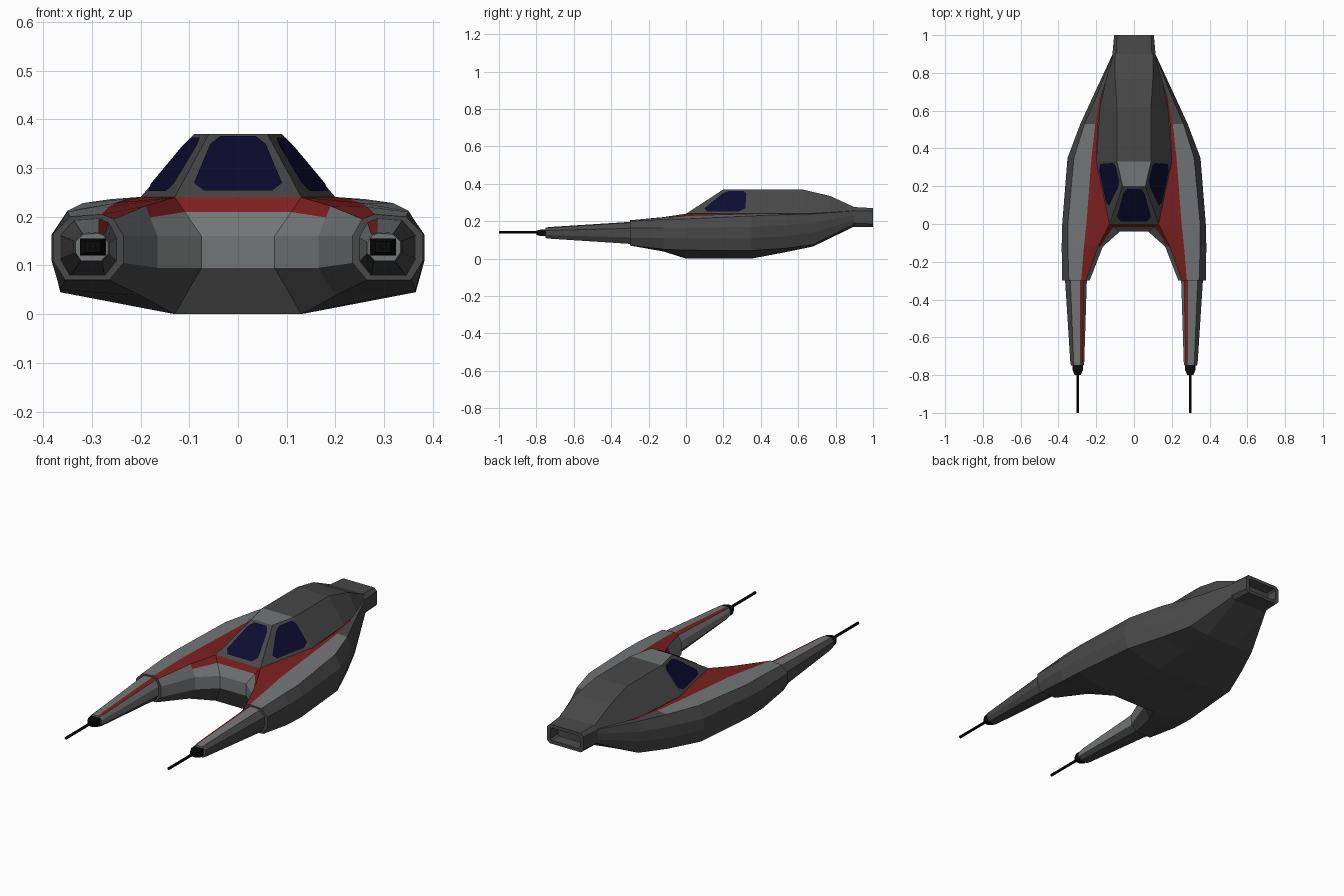
import bpy, bmesh, math
from mathutils import Vector

if "Cube" in bpy.data.objects:
    bpy.data.objects.remove(bpy.data.objects["Cube"])

COLOURS = {"dark_grey": (.065, .065, .065), "light_grey": (.17, .18, .185), "red": (.2, .014, .014),
           "navy_glass": (.0035, .0035, .03), "black": (.003, .003, .003)}
DARK, LIGHT, RED, GLASS, BLACK = range(5)
MATS = []
for n, c in COLOURS.items():
    m = bpy.data.materials.new(n)
    m.diffuse_color = (*c, 1)
    m.use_nodes = True
    m.node_tree.nodes["Principled BSDF"].inputs["Base Color"].default_value = m.diffuse_color
    MATS.append(m)


def face(bm, pts, mat):
    """Add a polygon, dropping repeated points."""
    pts = [Vector(p) for p in pts]
    pts = [p for i, p in enumerate(pts) if (p - pts[i - 1]).length > 1e-5]
    if len(pts) > 2:
        bm.faces.new([bm.verts.new(p) for p in pts]).material_index = mat


def strip(bm, rings, mats, closed=False):
    """Skin rings of points; mats(i, j) gives the colour of segment j after ring i."""
    for i in range(len(rings) - 1):
        a, b = rings[i], rings[i + 1]
        n = len(a)
        for j in range(n if closed else n - 1):
            k = (j + 1) % n
            face(bm, (a[j], a[k], b[k], b[j]), mats(i, j))


def finish(bm, name, mirror=True):
    if mirror:
        for f in list(bm.faces):
            pts = [Vector((-v.co.x, v.co.y, v.co.z)) for v in reversed(f.verts)]
            face(bm, pts, f.material_index)
    bmesh.ops.remove_doubles(bm, verts=bm.verts, dist=1e-4)
    bmesh.ops.recalc_face_normals(bm, faces=bm.faces)
    me = bpy.data.meshes.new(name)
    bm.to_mesh(me)
    bm.free()
    for m in MATS:
        me.materials.append(m)
    ob = bpy.data.objects.new(name, me)
    bpy.context.collection.objects.link(ob)
    return ob


# Hull cross-sections (right half): red edge, stripe, shoulder, sides, belly, inner wall
pod = [
    (-.30, [(.255, .195), (.28, .205), (.345, .20), (.38, .165), (.38, .11), (.355, .07), (.265, .07), (.235, .105), (.235, .16)]),
    (-.12, [(.19, .222), (.265, .22), (.35, .21), (.383, .163), (.383, .11), (.365, .05), (.2, .038), (.165, .095), (.165, .16)]),
    (0, [(.13, .24), (.252, .228), (.35, .212), (.38, .165), (.38, .11), (.365, .045), (.13, 0), (.075, .095), (.075, .16)])]
rear = [
    (.35, [(.2, .24), (.225, .237), (.318, .228), (.352, .17), (.352, .11), (.332, .043), (.13, 0)]),
    (.53, [(.19, .24), (.205, .24), (.262, .236), (.284, .18), (.284, .12), (.262, .055), (.11, .034)]),
    (.68, [(.172, .242), (.18, .242), (.197, .239), (.215, .19), (.215, .14), (.2, .075), (.09, .065)]),
    (.90, [(.107, .257), (.108, .256), (.11, .255), (.113, .235), (.113, .205), (.11, .185), (.09, .172)])]


def ring(y, pts):
    return [Vector((x, y, z)) for x, z in pts]


P = [ring(*s) for s in pod]
P[2][7].y = P[2][8].y = -.04
R = [ring(*s) for s in rear]
for r in P:
    r.append(r[8].lerp(r[0], .62))          # lower edge of the nose stripe
full = P + R

bm = bmesh.new()
strip(bm, [r[:7] for r in full],
      lambda i, j: RED if j == 0 and i < 5 else LIGHT if j == 1 and i < 4 else DARK)
# concave nose between the two pods
inner = [[r[k] for k in (6, 7, 8, 9, 0)] for r in P]
inner.append([Vector((0, p.y, p.z)) for p in inner[-1]])
strip(bm, inner, lambda i, j: DARK if j == 0 else (RED if i > 0 else LIGHT) if j == 3 else LIGHT)
# belly
strip(bm, [[r[6], Vector((0, r[6].y, r[6].z))] for r in full[2:]], lambda i, j: DARK)
face(bm, P[0][:9], DARK)
face(bm, R[-1] + [Vector((0, .9, .172)), Vector((0, .9, .257))], DARK)
finish(bm, "hull")


# Tapered prongs ahead of each pod
def prong_ring(y, sx, sz, cx):
    return [Vector((cx + (p.x - .307) * sx, y, .138 + (p.z - .138) * sz)) for p in P[0][:9]]


bm = bmesh.new()
pr = [prong_ring(-.29, .8, .88, .307), prong_ring(-.73, .51, .46, .3), prong_ring(-.75, .46, .42, .3)]
strip(bm, pr, lambda i, j: RED if j == 0 and i == 0 else LIGHT if j in (1, 7, 8) else DARK, True)
face(bm, pr[-1], LIGHT)
finish(bm, "prongs")


# Gun blocks and barrels
def tube(bm, sections, n, cx, cz, phase):
    rs = [[Vector((cx + w * math.cos(phase + math.tau * k / n), y, cz + h * math.sin(phase + math.tau * k / n)))
           for k in range(n)] for y, w, h in sections]
    strip(bm, rs, lambda i, j: BLACK, True)
    face(bm, rs[0], BLACK)
    face(bm, rs[-1], BLACK)


bm = bmesh.new()
tube(bm, [(-.74, .038, .025), (-.775, .038, .025), (-.80, .022, .016)], 4, .298, .138, math.pi / 4)
finish(bm, "gun_mounts")
bm = bmesh.new()
tube(bm, [(-.78, .007, .007), (-1, .007, .007)], 8, .298, .14, 0)
finish(bm, "gun_barrels")

# Canopy and dorsal spine: y, base x, base z, top x, top z
spine = [(0, .13, .24, .13, .24), (.2, .172, .24, .06, .37), (.33, .2, .24, .09, .37),
         (.62, .18, .241, .09, .37), (.77, .147, .246, .1, .335), (.9, .107, .257, .1, .275)]
bm = bmesh.new()
strip(bm, [[Vector(p) for p in ((bx, y, bz - .02), (bx, y, bz), (tx, y, tz), (0, y, tz))]
           for y, bx, bz, tx, tz in spine],
      lambda i, j: LIGHT if i == 1 and j == 2 else DARK)
finish(bm, "canopy_and_spine")


# Window panes with clipped corners, laid just above the canopy
def pane(bm, quad, u0, u1, v0, v1, c=.14):
    a, b, d, e = [Vector(q) for q in quad]
    nrm = (b - a).cross(e - a).normalized() * .004
    uv = []
    for s, t in ((0, c), (c, 0), (1 - c, 0), (1, c), (1, 1 - c), (1 - c, 1), (c, 1), (0, 1 - c)):
        u, v = u0 + (u1 - u0) * s, v0 + (v1 - v0) * t
        uv.append(a.lerp(b, u).lerp(e.lerp(d, u), v) + nrm)
    face(bm, uv, GLASS)


bm = bmesh.new()
pane(bm, [(-.13, 0, .24), (.13, 0, .24), (.06, .2, .37), (-.06, .2, .37)], .11, .89, .08, .94)
finish(bm, "windscreen", False)
bm = bmesh.new()
pane(bm, [(.13, 0, .24), (.2, .33, .24), (.09, .33, .37), (.06, .2, .37)], .2, .96, .08, .92)
finish(bm, "side_windows")


# Engine nozzle with a recessed outlet
def box_ring(y, w, z0, z1, c):
    return [Vector(p) for p in ((0, y, z1), (w - c, y, z1), (w, y, z1 - c), (w, y, z0 + c), (w - c, y, z0), (0, y, z0))]


bm = bmesh.new()
nz = [box_ring(.89, .115, .17, .276, .02), box_ring(1, .105, .17, .27, .015),
      box_ring(1, .085, .187, .253, .008), box_ring(.95, .078, .194, .246, .008)]
strip(bm, nz, lambda i, j: DARK)
face(bm, nz[-1], DARK)
finish(bm, "engine_nozzle")
